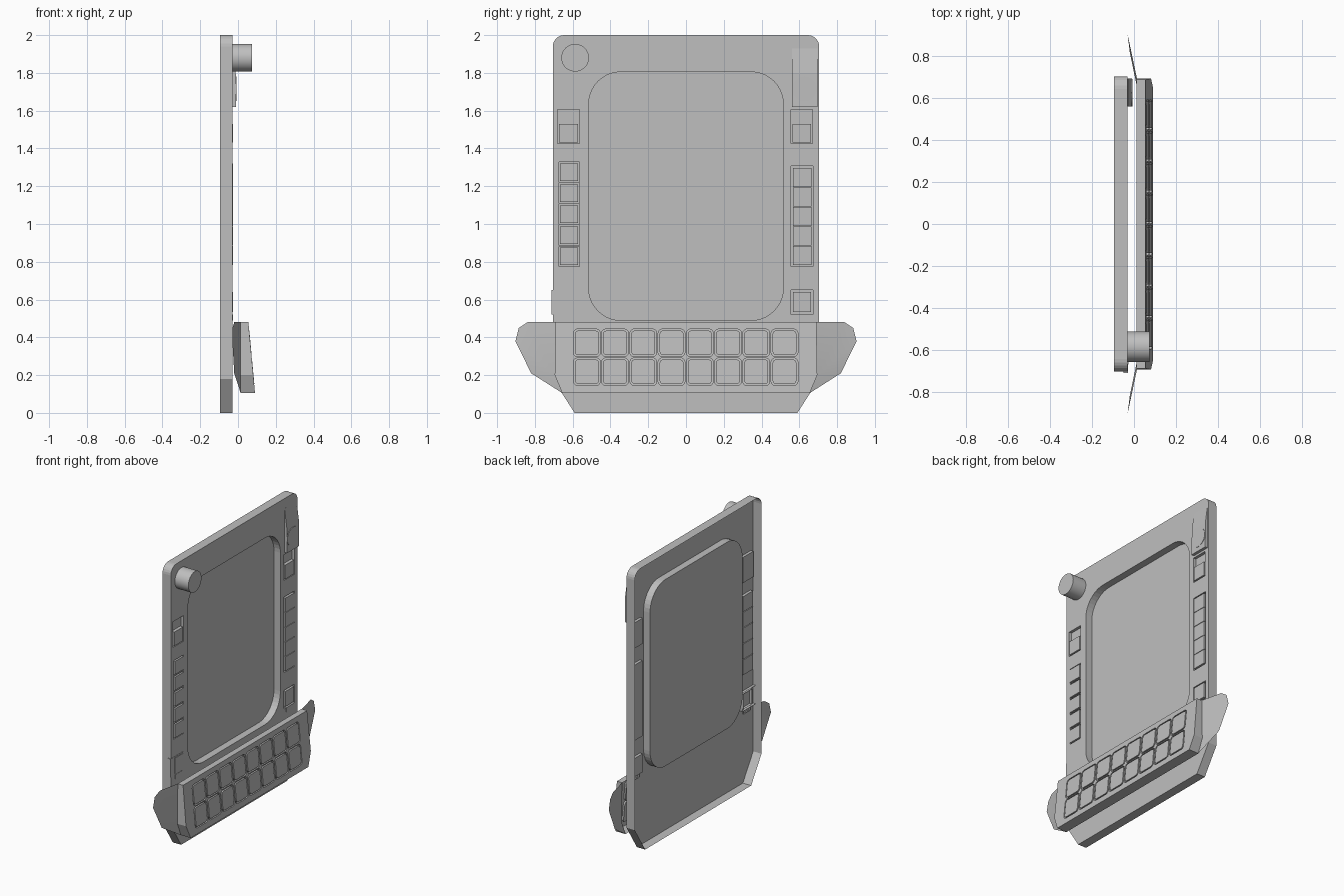
import bpy, bmesh, math

if "Cube" in bpy.data.objects:
    bpy.data.objects.remove(bpy.data.objects["Cube"])

grey = bpy.data.materials.new("mid_grey")
grey.diffuse_color = (0.52, 0.52, 0.52, 1)
grey.use_nodes = True
grey.node_tree.nodes["Principled BSDF"].inputs["Base Color"].default_value = grey.diffuse_color


def rrect(y0, y1, z0, z1, r=0.0, n=4):
    """Counter-clockwise rounded rectangle in the y-z plane."""
    if r == 0:
        return [(y0, z0), (y1, z0), (y1, z1), (y0, z1)]
    pts = []
    for cy, cz, a in ((y1 - r, z0 + r, -90), (y1 - r, z1 - r, 0),
                      (y0 + r, z1 - r, 90), (y0 + r, z0 + r, 180)):
        for i in range(n + 1):
            t = math.radians(a + 90 * i / n)
            pts.append((cy + r * math.cos(t), cz + r * math.sin(t)))
    return pts


def circle(cy, cz, r, n=40):
    return [(cy + r * math.cos(2 * math.pi * i / n), cz + r * math.sin(2 * math.pi * i / n))
            for i in range(n)]


def finish(name, bm, smooth=False):
    me = bpy.data.meshes.new(name)
    bm.to_mesh(me)
    bm.free()
    me.materials.append(grey)
    ob = bpy.data.objects.new(name, me)
    bpy.context.collection.objects.link(ob)
    if smooth:
        bpy.context.view_layer.objects.active = ob
        ob.select_set(True)
        bpy.ops.object.shade_smooth_by_angle(angle=math.radians(35))
        ob.select_set(False)
    return ob


def shell(name, outline, front, back, pockets=(), smooth=False):
    """Open-backed shell facing +x; front/back give x from z; pockets are (loop, depth)."""
    f = front if callable(front) else (lambda z: front)
    b = back if callable(back) else (lambda z: back)
    bm = bmesh.new()
    loops, edges = [], []
    for pts in [outline] + [p[0] for p in pockets]:
        vs = [bm.verts.new((0, y, z)) for y, z in pts]
        edges += [bm.edges.new((vs[i - 1], vs[i])) for i in range(len(vs))]
        loops.append(vs)
    if pockets:
        bmesh.ops.triangle_fill(bm, use_beauty=True, use_dissolve=False, edges=edges, normal=(1, 0, 0))
    else:
        bm.faces.new(loops[0])
    bm.normal_update()
    for face in bm.faces:
        if face.normal.x < 0:
            face.normal_flip()
    for v in bm.verts:
        v.co.x = f(v.co.z)
    for k, vs in enumerate(loops):
        rear = [bm.verts.new((b(v.co.z) if k == 0 else v.co.x - pockets[k - 1][1], v.co.y, v.co.z))
                for v in vs]
        for i in range(len(vs)):
            quad = [vs[i - 1], rear[i - 1], rear[i], vs[i]]
            bm.faces.new(quad if k == 0 else quad[::-1])
        if k:
            bm.faces.new(rear)
    return finish(name, bm, smooth)


FACE = -0.03
buttons = []                                    # (name, y0, y1, z0, z1)
pockets = [(rrect(-0.515, 0.515, 0.49, 1.805, 0.17, 10), 0.05)]   # screen recess

# Rocker pockets and buttons on both sides
for side, y0, y1 in (("left", -0.68, -0.565), ("right", 0.555, 0.67)):
    pockets.append((rrect(y0, y1, 1.425, 1.605), 0.02))
    buttons.append((side + "_rocker", y0 + 0.008, y1 - 0.008, 1.432, 1.53))

# Five separate buttons on the left, five stacked in one pocket on the right
for i in range(5):
    z = 0.775 + 0.1115 * i
    pockets.append((rrect(-0.673, -0.565, z, z + 0.107), 0.02))
    buttons.append((f"left_button_{i}", -0.666, -0.572, z + 0.007, z + 0.1))
    z = 0.783 + 0.1035 * i
    buttons.append((f"right_button_{i}", 0.566, 0.665, z, z + 0.1))
pockets.append((rrect(0.557, 0.673, 0.775, 1.307), 0.02))

# Lower buttons
pockets.append((rrect(0.555, 0.672, 0.52, 0.65), 0.02))
buttons.append(("right_lower_button", 0.566, 0.662, 0.533, 0.64))
buttons.append(("left_lower_button", -0.665, -0.568, 0.533, 0.64))

# Main panel: rounded top, cut bottom corners
top = rrect(-0.705, 0.705, 1.0, 2.0, 0.06, 6)[7:21]
shell("main_panel", [(-0.705, 0.18), (-0.59, 0), (0.59, 0), (0.705, 0.18)] + top,
      FACE, -0.095, pockets)
for name, y0, y1, z0, z1 in buttons:
    shell(name, rrect(y0, y1, z0, z1), -0.026, -0.049)

# Lower left frame wrapping the edge, and tabs under the lower buttons
shell("left_lower_frame", rrect(-0.711, -0.56, 0.52, 0.65), -0.028, -0.05)
for side, y in (("left", -0.622), ("right", 0.613)):
    shell(side + "_lower_tab", rrect(y - 0.038, y + 0.038, 0.49, 0.522), -0.026, -0.04)

# Round knob
shell("knob", circle(-0.587, 1.88, 0.073), 0.075, FACE, smooth=True)

# Sloped latch with round cap
shell("latch_lower", rrect(0.56, 0.695, 1.62, 1.8), lambda z: -0.01 - (z - 1.62) * 0.011, FACE)
shell("latch_upper", rrect(0.56, 0.695, 1.8, 1.93), lambda z: -0.012 - (z - 1.8) * 0.135, FACE)
shell("latch_cap", circle(0.627, 1.715, 0.065), -0.008, -0.014, smooth=True)


# Keyboard housing with sloped front and two rows of keys
def slope(z):
    return 0.055 + (0.48 - z) * 0.0933


key_cells = []
for row in range(2):
    for col in range(8):
        y = -0.525 + 0.1495 * col
        z = 0.218 + 0.153 * row
        key_cells.append((y, z))
shell("keyboard_housing",
      [(-0.655, 0.105), (0.655, 0.105), (0.695, 0.2), (0.69, 0.48), (-0.69, 0.48), (-0.695, 0.2)],
      slope, 0.013,
      [(rrect(y - 0.071, y + 0.071, z - 0.073, z + 0.073, 0.022, 3), 0.012) for y, z in key_cells])
for i, (y, z) in enumerate(key_cells):
    shell(f"key_{i}", rrect(y - 0.063, y + 0.063, z - 0.065, z + 0.065, 0.018, 3),
          lambda t: slope(t) + 0.001, lambda t: slope(t) - 0.012)

# Swept-back side wings
for side, s in (("left", -1), ("right", 1)):
    bm = bmesh.new()
    vs = [bm.verts.new((x, s * y, z)) for x, y, z in (
        (0.014, 0.695, 0.2), (0.014, 0.655, 0.105), (-0.02, 0.82, 0.21), (-0.03, 0.903, 0.38),
        (-0.029, 0.885, 0.45), (-0.02, 0.84, 0.48), (0.014, 0.69, 0.48))]
    for i in range(1, 6):
        tri = [vs[0], vs[i], vs[i + 1]]
        bm.faces.new(tri if s > 0 else tri[::-1])
    finish(side + "_wing", bm, True)
